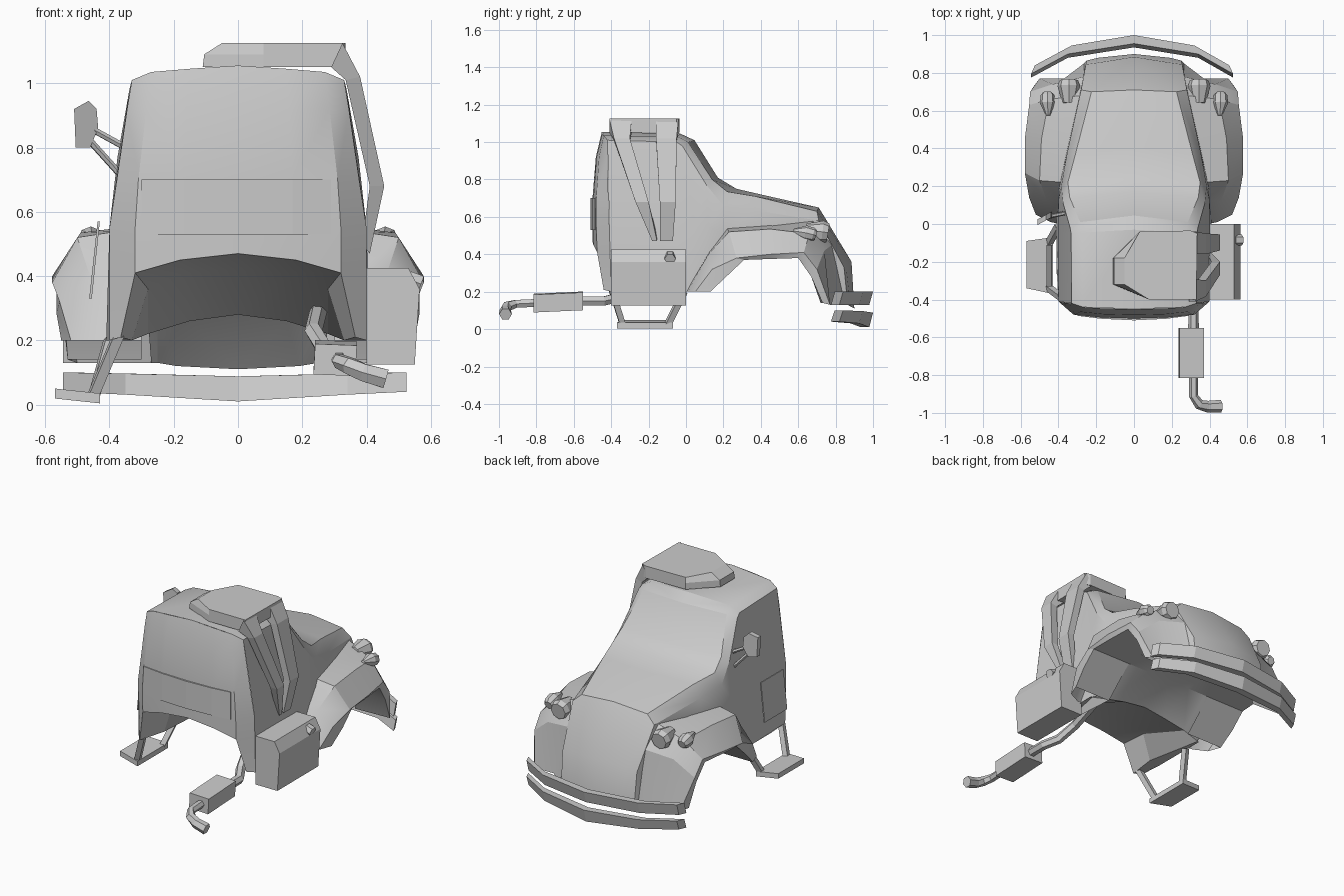
import bpy, bmesh, math
from mathutils import Vector as V


def finish(name, bm, smooth=None):
    bmesh.ops.remove_doubles(bm, verts=bm.verts, dist=0.0005)
    bmesh.ops.recalc_face_normals(bm, faces=bm.faces)
    me = bpy.data.meshes.new(name)
    bm.to_mesh(me)
    bm.free()
    ob = bpy.data.objects.new(name, me)
    bpy.context.collection.objects.link(ob)
    if smooth:
        bpy.ops.object.select_all(action='DESELECT')
        ob.select_set(True)
        bpy.context.view_layer.objects.active = ob
        bpy.ops.object.shade_smooth_by_angle(angle=math.radians(smooth))
    return ob


def sheet(name, grids, smooth=25):
    """Half-side point grids, mirrored across x = 0 and welded."""
    bm = bmesh.new()
    for rows in grids:
        for s in (1, -1):
            vs = [[bm.verts.new((s * x, y, z)) for x, y, z in r] for r in rows]
            for a, b in zip(vs, vs[1:]):
                for i in range(len(a) - 1):
                    bm.faces.new((a[i], a[i + 1], b[i + 1], b[i]))
    return finish(name, bm, smooth)


def loft(name, rings, smooth=None):
    """Closed rings joined and capped."""
    bm = bmesh.new()
    vs = [[bm.verts.new(p) for p in r] for r in rings]
    n = len(vs[0])
    for a, b in zip(vs, vs[1:]):
        for i in range(n):
            bm.faces.new((a[i], a[(i + 1) % n], b[(i + 1) % n], b[i]))
    bm.faces.new(vs[0])
    bm.faces.new(vs[-1])
    return finish(name, bm, smooth)


def tube(name, path, radii, n=6, smooth=None):
    path = [V(p) for p in path]
    if not isinstance(radii, (list, tuple)):
        radii = [radii] * len(path)
    rings = []
    for i, p in enumerate(path):
        t = (path[min(i + 1, len(path) - 1)] - path[max(i - 1, 0)]).normalized()
        u = t.cross(V((0, 0, 1)) if abs(t.z) < 0.9 else V((0, 1, 0))).normalized()
        w = t.cross(u)
        rings.append([p + radii[i] * (math.cos(k * math.tau / n) * u + math.sin(k * math.tau / n) * w)
                      for k in range(n)])
    return loft(name, rings, smooth)


# Cab sides, roof, windscreen, bonnet and nose
shell = [
    [(.40, -.40, .2), (.40, -.41, .55), (.33, -.42, 1.01), (.27, -.44, 1.035), (0, -.45, 1.055)],
    [(.41, -.05, .2), (.40, -.05, .55), (.333, -.05, 1.0), (.275, -.045, 1.03), (0, -.03, 1.045)],
    [(.41, .01, .2), (.40, .05, .55), (.338, -.02, .98), (.285, .01, 1.0), (0, .045, 1.01)],
    [(.40, .08, .2), (.40, .12, .55), (.375, .11, .77), (.34, .14, .80), (0, .17, .81)],
    [(.39, .13, .2), (.395, .2, .5), (.385, .2, .66), (.35, .22, .735), (0, .27, .75)],
    [(.37, .31, .38), (.365, .35, .48), (.355, .37, .635), (.31, .37, .71), (0, .40, .72)],
    [(.30, .6, .39), (.30, .65, .46), (.28, .71, .58), (.225, .70, .63), (0, .71, .65)],
    [(.27, .78, .28), (.265, .81, .30), (.255, .845, .33), (.185, .855, .345), (0, .885, .36)],
    [(.27, .83, .13), (.265, .85, .13), (.25, .865, .13), (.19, .88, .12), (0, .90, .11)],
]
# Rear wall with its arched opening and corner legs
arch = [(.40, -.40, .42), (.32, -.475, .41), (.18, -.495, .45), (0, -.5, .47)]
rear = [
    [(.33, -.42, 1.01), (.27, -.44, 1.035), (.15, -.448, 1.045), (0, -.45, 1.055)],
    [(.345, -.42, .92), (.285, -.465, .92), (.16, -.478, .92), (0, -.482, .92)],
    [(.377, -.415, .7), (.31, -.48, .7), (.17, -.495, .7), (0, -.5, .7)],
    [(.40, -.41, .55), (.32, -.48, .55), (.18, -.495, .55), (0, -.5, .55)],
    arch,
]
leg = [arch[:2], [(.40, -.40, .2), (.365, -.44, .21)]]
sheet("cab_shell", [shell, rear, leg])

# Underside
sheet("underbody", [[
    [(.365, -.44, .21), (.32, -.475, .41), (.18, -.495, .45), (0, -.5, .47)],
    [(.33, -.25, .2), (.28, -.25, .36), (.17, -.25, .41), (0, -.25, .42)],
    [(.40, .1, .2), (.28, .12, .22), (.15, .1, .26), (0, .1, .28)],
    [(.30, .31, .37), (.28, .31, .37), (.15, .31, .37), (0, .31, .37)],
    [(.30, .6, .38), (.28, .6, .38), (.15, .6, .38), (0, .6, .38)],
    [(.28, .69, .26), (.25, .72, .26), (.15, .75, .26), (0, .77, .26)],
    [(.27, .83, .13), (.25, .865, .13), (.19, .88, .12), (0, .90, .11)],
], [
    [(.365, -.44, .21), (.33, -.25, .2), (.40, .1, .2)],
    [(.40, -.40, .2), (.41, -.25, .2), (.41, .1, .2)],
]])

# Front fenders with wheel-well undersides
sheet("front_fenders", [[
    [(.39, .0, .2), (.44, .01, .2), (.52, .05, .2), (.55, .13, .2), (.30, .13, .2)],
    [(.385, .13, .42), (.46, .12, .40), (.555, .14, .32), (.565, .22, .285), (.30, .22, .285)],
    [(.37, .22, .54), (.50, .23, .52), (.578, .27, .38), (.565, .31, .37), (.30, .31, .37)],
    [(.33, .45, .555), (.49, .45, .535), (.578, .45, .40), (.56, .45, .375), (.30, .45, .375)],
    [(.28, .68, .58), (.45, .66, .51), (.555, .63, .41), (.55, .6, .38), (.30, .6, .38)],
    [(.265, .78, .45), (.43, .74, .42), (.55, .70, .32), (.54, .67, .28), (.30, .67, .28)],
    [(.265, .85, .13), (.37, .77, .13), (.50, .77, .13), (.53, .73, .14), (.30, .72, .14)],
]])

# Bumper bars, leaning forward at the top
for name, z0, z1, dip in (("upper_bumper", .13, .20, 0), ("lower_bumper", .04, .10, .03)):
    rings = []
    for x, y, f in ((-.535, .815, 0), (-.34, .92, .3), (0, .975, 1), (.33, .92, .3), (.515, .815, 0)):
        a, b = z0 - dip * f, z1 - dip * f * .4
        k = .01 if x < 0 else -.01 if x > 0 else 0
        rings.append([(x - k, y - .04, a), (x + k, y + .005, a),
                      (x + k, y + .025, b), (x - k, y - .02, b)])
    loft(name, rings)

# Headlights and side lamps
for s, side in ((1, "right"), (-1, "left")):
    tube(side + "_headlight", [(s * .345, .64, .53), (s * .345, .73, .52), (s * .345, .76, .515)],
         [.035, .06, .05], 8)
    tube(side + "_side_lamp", [(s * .455, .575, .525), (s * .458, .64, .515), (s * .458, .68, .505),
                               (s * .458, .695, .50)], [.012, .04, .037, .025], 8)

# Rear plate, following the curved wall
loft("rear_plate", [[(x, y, .53), (x, y, .70), (x, -.47, .70), (x, -.47, .53)]
                    for x, y in ((-.30, -.486), (-.17, -.502), (0, -.51), (.17, -.502), (.29, -.486))])

# Roof cap and the two swept ducts on the right side
outline = [(-.11, -.18), (-.11, -.32), (.08, -.40), (.33, -.40), (.335, -.05), (.30, -.035), (.03, -.04)]
loft("roof_cap", [[(x + dx * (x < 0), y, z) for x, y in outline]
                  for z, dx in ((1.05, 0), (1.09, .005), (1.125, .06))])
for name, ys in (("rear_duct", [(-.41, -.29), (-.385, -.30), (-.27, -.20), (-.18, -.155)]),
                 ("front_duct", [(-.16, -.04), (-.16, -.05), (-.14, -.055), (-.14, -.07)])):
    rings = []
    for (a, b), (x0, z0, x1, z1) in zip(ys, ((.29, 1.05, .325, 1.125), (.335, 1.01, .38, 1.02),
                                             (.41, .68, .455, .68), (.385, .50, .41, .47))):
        rings.append([(x0, a, z0), (x1, a, z1), (x1, b, z1), (x0, b, z0)])
    loft(name, rings)

# Fuel tank with cap
tank = [(.40, .125), (.55, .125), (.565, .36), (.53, .425), (.40, .425)]
loft("fuel_tank", [[(x, y, z) for x, z in tank] for y in (-.40, 0)])
tube("tank_cap", [(.53, -.085, .39), (.57, -.085, .375)], .03)

# Left step and its hangers
bars = (((-.37, -.40, .22), (-.45, -.34, .03)), ((-.40, -.01, .2), (-.45, -.10, .02)))
for name, (a, b) in zip(("rear_step_hanger", "front_step_hanger"), bars):
    tube(name, [a, b], .022, 4)
loft("step_plate", [[(-.43, -.37, z), (-.57, -.34, z + .015), (-.57, -.09, z + .015), (-.43, -.07, z)]
                    for z in (.004, .035)])

# Left side flap
loft("side_flap", [[(x, y, z) for x, z in ((-.437, .57), (-.463, .33), (-.455, .33), (-.43, .57))]
                   for y in (-.33, -.11)])

# Left mirror on two arms
face = [(-.51, .92), (-.465, .945), (-.44, .92), (-.435, .86), (-.46, .80), (-.505, .80)]
loft("mirror", [[(x, .01 + (x + .51) * .55 + d, z) for x, z in face] for d in (-.015, .015)])
tube("upper_mirror_arm", [(-.45, .04, .855), (-.35, .06, .80)], .011)
tube("lower_mirror_arm", [(-.46, .035, .82), (-.37, .06, .72)], .011)

# Exhaust pipe, silencer and tailpipe
tube("exhaust_pipe", [(.25, -.05, .29), (.235, -.25, .23), (.27, -.36, .17), (.315, -.44, .15), (.315, -.57, .15)], .028)
loft("silencer", [[(x, y, z + dz) for x, z in ((.235, .10), (.365, .095), (.37, .19), (.24, .195))]
                  for y, dz in ((-.55, .006), (-.815, -.006))])
tube("tailpipe", [(.315, -.80, .14), (.315, -.91, .135), (.345, -.955, .122), (.39, -.967, .10), (.46, -.965, .08)],
     [.024, .024, .028, .031, .034])
